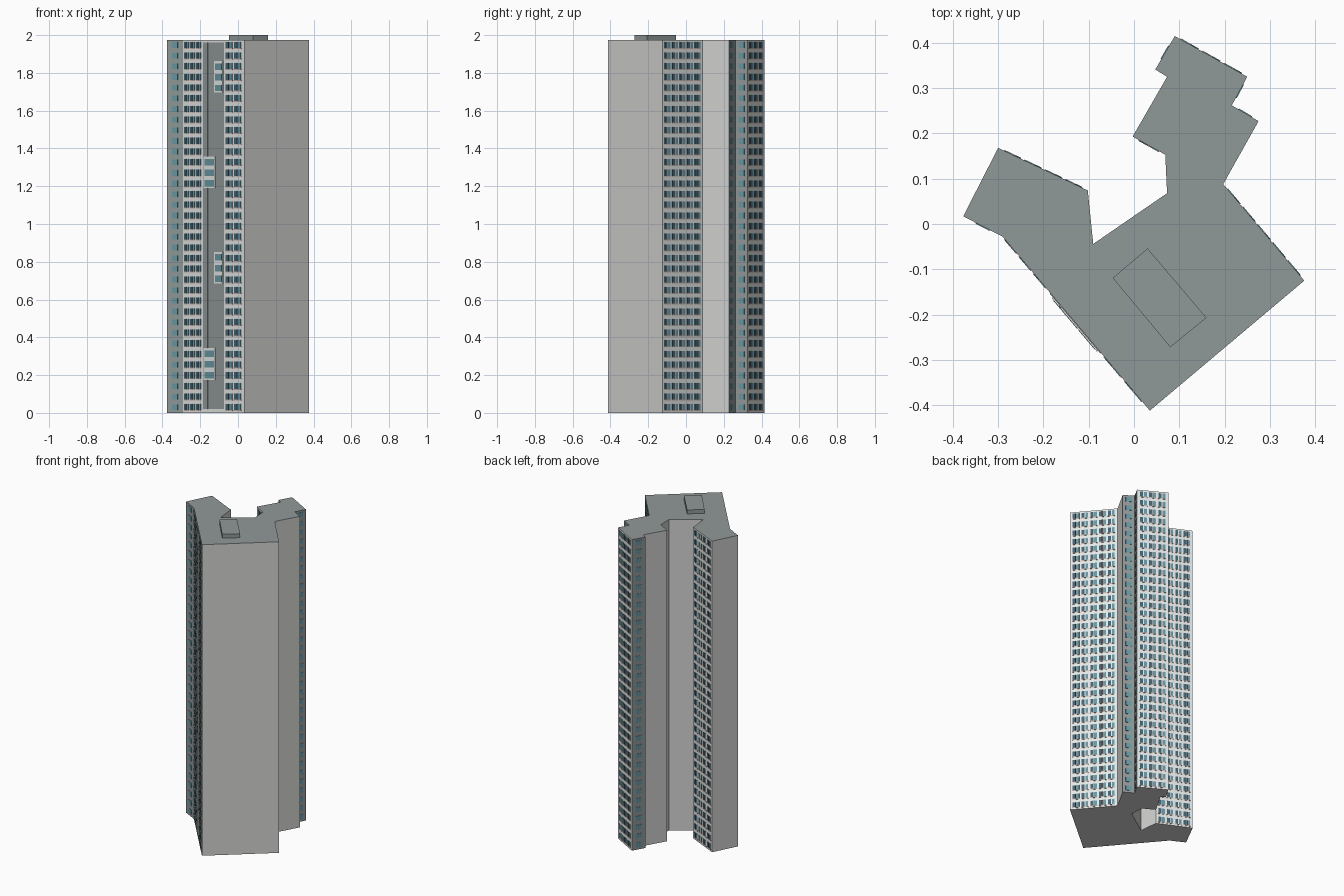
import bpy, bmesh
from mathutils import Vector

if "Cube" in bpy.data.objects:
    bpy.data.objects.remove(bpy.data.objects["Cube"])

H = 1.975          # wall height
FLOORS = 35
STEP = H / FLOORS


def material(name, srgb):
    m = bpy.data.materials.new(name)
    lin = [((c / 255 + 0.055) / 1.055) ** 2.4 for c in srgb]
    m.diffuse_color = (*lin, 1)
    m.use_nodes = True
    m.node_tree.nodes["Principled BSDF"].inputs["Base Color"].default_value = m.diffuse_color
    return m


concrete = material("concrete grey", (211, 211, 210))
light = material("light facade", (228, 232, 231))
green = material("green grey", (144, 153, 152))
teal = material("teal glass", (104, 150, 162))
dark = material("dark glass", (68, 98, 112))
sill = material("dusty pink", (196, 172, 162))

# Footprint corners, counterclockwise
P = [Vector(p) for p in [
    (0.035, -0.412), (0.376, -0.125), (0.197, 0.088), (0.275, 0.227),
    (0.216, 0.262), (0.25, 0.325), (0.09, 0.415), (0.047, 0.341),
    (0.073, 0.325), (-0.003, 0.193), (0.069, 0.153), (0.073, 0.068),
    (-0.09, -0.044), (-0.102, 0.074), (-0.30, 0.168), (-0.377, 0.017),
    (-0.29, -0.028)]]
LIGHT_WALLS = (1, 5, 9, 13, 16)
GREEN_WALLS = (3, 4, 6, 7, 15)


def finish(name, bm, mats):
    bmesh.ops.recalc_face_normals(bm, faces=bm.faces)
    me = bpy.data.meshes.new(name)
    bm.to_mesh(me)
    bm.free()
    for m in mats:
        me.materials.append(m)
    ob = bpy.data.objects.new(name, me)
    bpy.context.collection.objects.link(ob)
    return ob


def prism(name, pts, z0, z1, mats, wall_index, base_index=0):
    bm = bmesh.new()
    lo = [bm.verts.new((p[0], p[1], z0)) for p in pts]
    hi = [bm.verts.new((p[0], p[1], z1)) for p in pts]
    bm.faces.new(lo[::-1]).material_index = base_index
    bm.faces.new(hi)
    n = len(pts)
    for i in range(n):
        j = (i + 1) % n
        f = bm.faces.new((lo[i], lo[j], hi[j], hi[i]))
        f.material_index = wall_index(i)
    return finish(name, bm, mats)


def plate(bm, wall, u0, u1, z0, z1, d, mat=0):
    """Thin plate on a wall; u is the distance along it."""
    a, b = P[wall], P[(wall + 1) % len(P)]
    t = (b - a).normalized()
    n = Vector((t.y, -t.x))
    vs = []
    for off in (-0.001, d):
        for u, z in ((u0, z0), (u1, z0), (u1, z1), (u0, z1)):
            q = a + t * u + n * off
            vs.append(bm.verts.new((q.x, q.y, z)))
    quads = [(4, 5, 6, 7)] + [(i, (i + 1) % 4, (i + 1) % 4 + 4, i + 4) for i in range(4)]
    for q in quads:
        bm.faces.new([vs[i] for i in q]).material_index = mat


def length(wall):
    return (P[(wall + 1) % len(P)] - P[wall]).length


# Tower body, coloured wall by wall
prism("tower_body", P, 0, H, [green, concrete, light],
      lambda i: 2 if i in LIGHT_WALLS else 0 if i in GREEN_WALLS else 1, 1)

# Roof plant room
prism("roof_plant_room", [(0.03, -0.054), (-0.047, -0.119), (0.08, -0.272), (0.16, -0.207)],
      H - 0.01, 2.0, [green], lambda i: 0)


# Paired windows with a sill, one pair per bay and floor
def paired_windows(name, wall, u0, u1, bays):
    bm = bmesh.new()
    w = (u1 - u0) / bays
    for k in range(FLOORS):
        z = k * STEP
        for b in range(bays):
            u = u0 + b * w
            plate(bm, wall, u + 0.08 * w, u + 0.92 * w, z + 0.009, z + 0.014, 0.002, 2)
            plate(bm, wall, u + 0.12 * w, u + 0.46 * w, z + 0.014, z + 0.046, 0.002, 1)
            plate(bm, wall, u + 0.54 * w, u + 0.86 * w, z + 0.014, z + 0.046, 0.002, 0)
    finish(name, bm, [teal, dark, sill])


for name, wall, bays in (("east_windows", 1, 5), ("north_wing_windows", 5, 3),
                         ("north_wing_inner_windows", 9, 1), ("west_wing_windows", 13, 4)):
    paired_windows(name, wall, 0.01, length(wall) - 0.01, bays)

# Southwest wall: window groups either side of a green band
SW = 16
K = length(SW) / 0.325          # wall distance per unit of x


def sw(x):
    return (x + 0.29) * K


paired_windows("southwest_windows_left", SW, sw(-0.288), sw(-0.192), 3)
paired_windows("southwest_windows_right", SW, sw(-0.07), sw(0.022), 2)
bm = bmesh.new()
plate(bm, SW, sw(-0.185), sw(-0.073), 0.02, 1.96, 0.002)
finish("southwest_band", bm, [green])
bm = bmesh.new()
plate(bm, SW, sw(-0.163), sw(-0.158), 0.02, 1.96, 0.004)
finish("southwest_band_rib", bm, [green])

# Framed window clusters staggered on the band
bm = bmesh.new()
for x0, x1, z0 in ((-0.122, -0.078, 1.695), (-0.178, -0.118, 1.19),
                   (-0.122, -0.078, 0.685), (-0.178, -0.118, 0.175)):
    plate(bm, SW, sw(x0), sw(x1), z0, z0 + 0.168, 0.005, 0)
    for r in range(3):
        z = z0 + 0.008 + r * STEP
        plate(bm, SW, sw(x0 + 0.004), sw(x1 - 0.004), z, z + 0.034, 0.006, 1)
finish("band_window_clusters", bm, [light, teal])

# Single window columns on the narrow green walls
bm = bmesh.new()
for wall in (3, 4, 6, 15):
    c = length(wall) / 2
    for k in range(FLOORS):
        z = k * STEP + 0.014
        plate(bm, wall, c - 0.017, c + 0.017, z, z + 0.030, 0.002)
finish("side_windows", bm, [teal])
